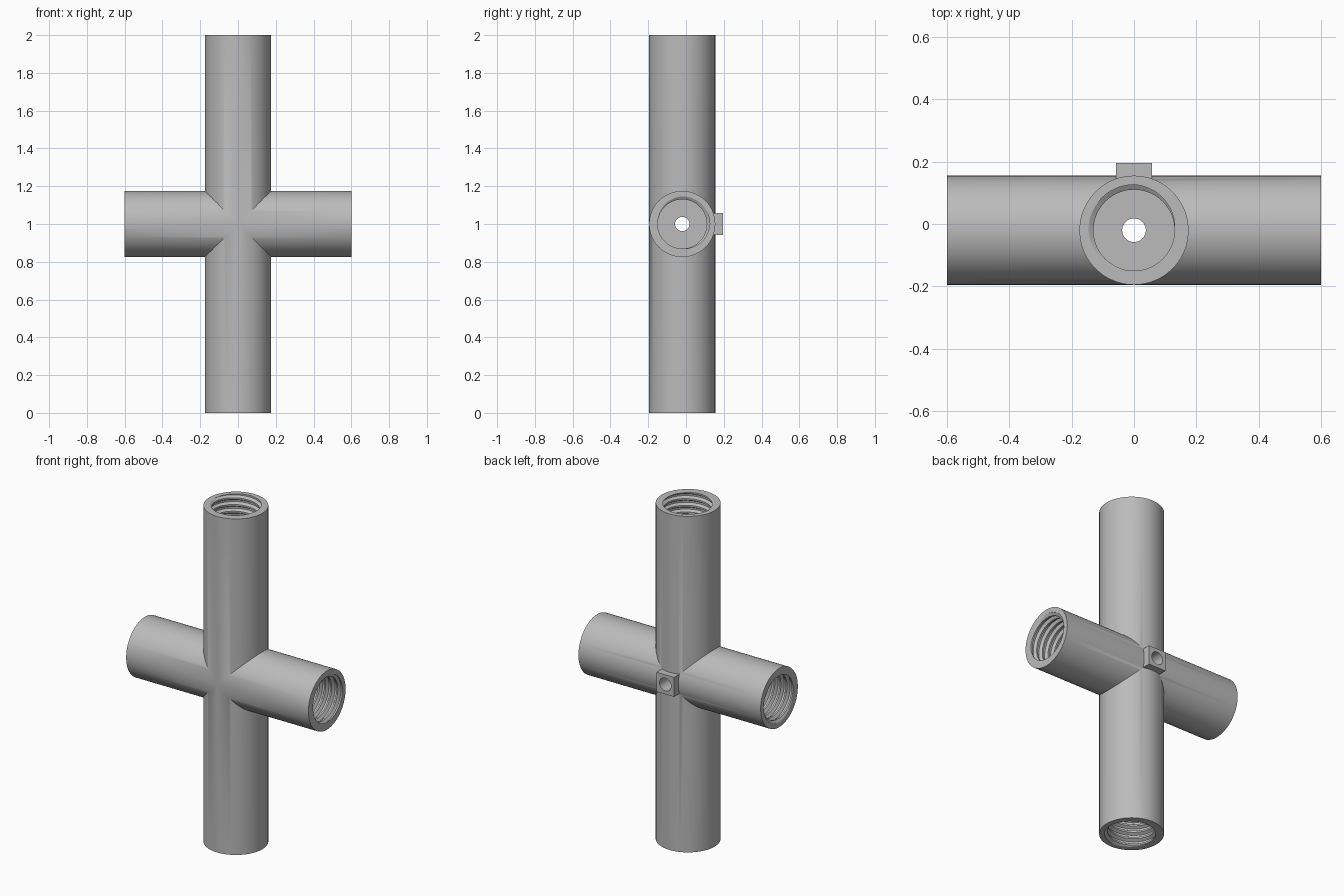
import bpy, bmesh
from math import pi
from mathutils import Matrix, Vector

default = bpy.data.objects.get("Cube")
if default:
    bpy.data.objects.remove(default, do_unlink=True)

CENTER = Vector((0, -0.02, 1.0))
TUBE_R, BORE_R, DRILL_R = 0.175, 0.13, 0.038
THREAD_H, PITCH, DEPTH = 0.016, 0.04, 0.32

grey = bpy.data.materials.new("plain_grey")
grey.use_nodes = True
COLOR = (0.5, 0.5, 0.5, 1)
grey.diffuse_color = COLOR
grey.node_tree.nodes["Principled BSDF"].inputs["Base Color"].default_value = COLOR


def add_object(name, bm, matrix):
    bmesh.ops.recalc_face_normals(bm, faces=bm.faces)
    mesh = bpy.data.meshes.new(name)
    bm.to_mesh(mesh)
    bm.free()
    mesh.transform(matrix)
    mesh.materials.append(grey)
    obj = bpy.data.objects.new(name, mesh)
    bpy.context.collection.objects.link(obj)
    return obj


def along(axis):
    """Place local z along the given axis, through the centre of the cross."""
    turn = Vector((0, 0, 1)).rotation_difference(Vector(axis)).to_matrix().to_4x4()
    return Matrix.Translation(CENTER) @ turn


def cylinder(name, radius, length, matrix, sides=96):
    bm = bmesh.new()
    bmesh.ops.create_cone(bm, cap_ends=True, segments=sides, radius1=radius,
                          radius2=radius, depth=length)
    return add_object(name, bm, matrix)


def threaded_bore(name, reach, matrix):
    """Screw-shaped cutter: a tooth profile swept along a helix, trimmed flat."""
    bm = bmesh.new()
    low, high = reach - DEPTH, reach + 0.02
    steps = 72
    teeth = int((high - low) / PITCH) + 4
    tooth = ((0, BORE_R), (0.25, BORE_R), (0.5, BORE_R + THREAD_H), (0.75, BORE_R + THREAD_H))
    points = [bm.verts.new((r, 0, low + (i - 2 + t) * PITCH))
              for i in range(teeth) for t, r in tooth]
    edges = [bm.edges.new(pair) for pair in zip(points, points[1:])]
    bmesh.ops.spin(bm, geom=points + edges, cent=(0, 0, 0), axis=(0, 0, 1),
                   dvec=(0, 0, PITCH / steps), angle=2 * pi, steps=steps)
    bmesh.ops.remove_doubles(bm, verts=bm.verts, dist=0.0005)
    for z, direction in ((low, -1), (high, 1)):
        geom = bm.verts[:] + bm.edges[:] + bm.faces[:]
        bmesh.ops.bisect_plane(bm, geom=geom, plane_co=(0, 0, z),
                               plane_no=(0, 0, direction), clear_outer=True)
    bmesh.ops.holes_fill(bm, edges=bm.edges[:], sides=0)
    return add_object(name, bm, matrix)


def combine(body, other, operation):
    mod = body.modifiers.new(other.name, 'BOOLEAN')
    mod.operation, mod.solver, mod.object = operation, 'EXACT', other
    bpy.context.view_layer.objects.active = body
    bpy.ops.object.modifier_apply(modifier=mod.name)
    bpy.data.objects.remove(other, do_unlink=True)


# Upright tube and cross tube
body = cylinder("cross_pipe_fitting", TUBE_R, 2.0, along((0, 0, 1)))
combine(body, cylinder("cross_tube", TUBE_R, 1.2, along((1, 0, 0))), 'UNION')

# Square lug on the back
bm = bmesh.new()
bmesh.ops.create_cube(bm, size=1)
lug = add_object("back_lug", bm, Matrix.Translation((0, 0.1375, 1.0))
                 @ Matrix.Diagonal((0.116, 0.115, 0.116, 1)))
combine(body, lug, 'UNION')

# Threaded socket in each of the four ends
for axis, reach in (((0, 0, 1), 1.0), ((0, 0, -1), 1.0), ((1, 0, 0), 0.6), ((-1, 0, 0), 0.6)):
    combine(body, threaded_bore("socket", reach, along(axis)), 'DIFFERENCE')

# Narrow holes through both tubes, and in from the lug
for axis, length in (((0, 0, 1), 1.8), ((1, 0, 0), 1.0)):
    combine(body, cylinder("drill", DRILL_R, length, along(axis), 40), 'DIFFERENCE')
lug_drill = cylinder("lug_drill", DRILL_R, 0.3,
                     along((0, 1, 0)) @ Matrix.Translation((0, 0, 0.15)), 40)
combine(body, lug_drill, 'DIFFERENCE')

# Smooth tubes with crisp rims
bpy.ops.object.select_all(action='DESELECT')
body.select_set(True)
bpy.context.view_layer.objects.active = body
bpy.ops.object.shade_smooth_by_angle(angle=pi / 6)
